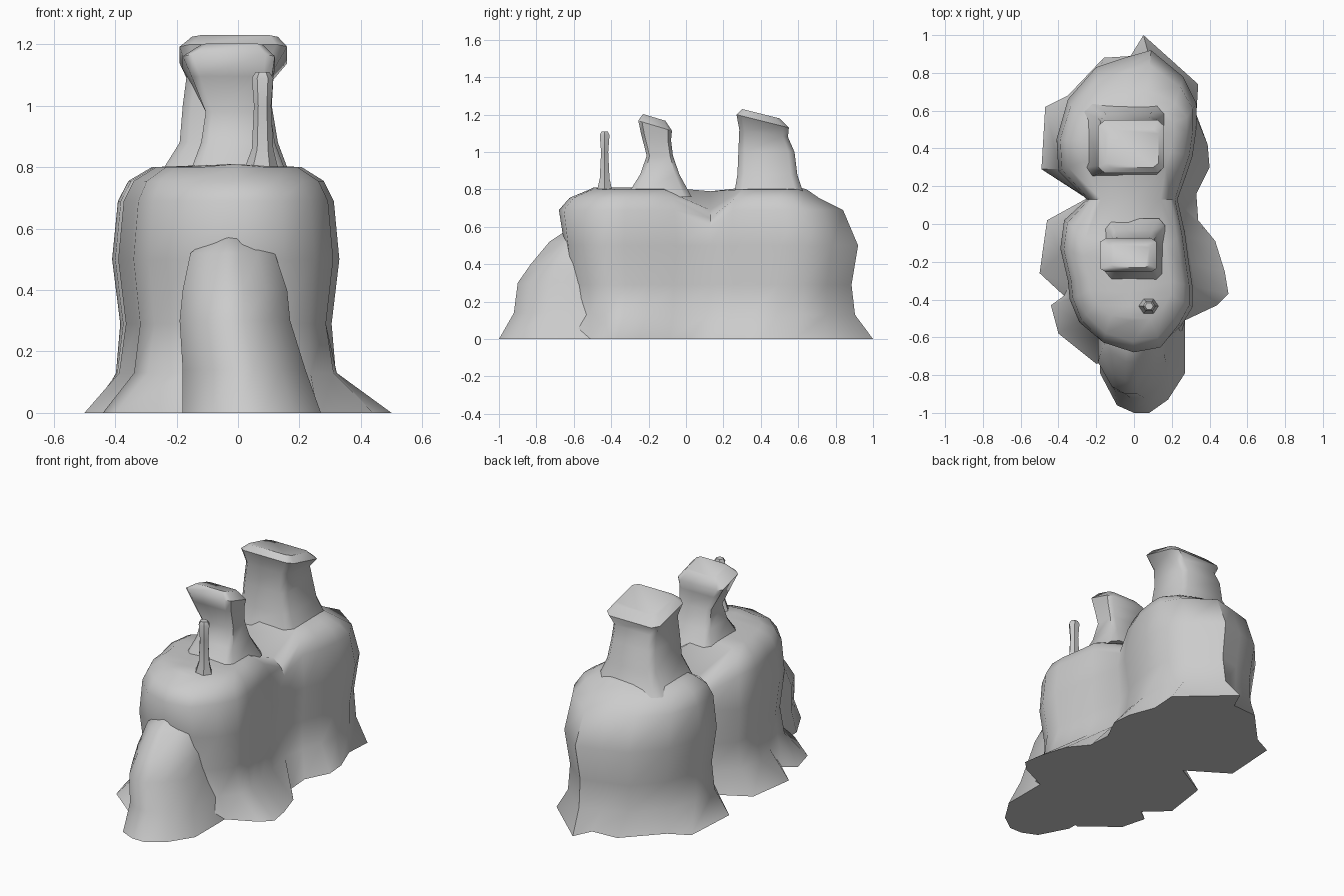
import bpy, bmesh
from math import radians, cos, sin, tau

if "Cube" in bpy.data.objects:
    bpy.data.objects.remove(bpy.data.objects["Cube"])


def finish(name, bm, angle=48):
    bmesh.ops.recalc_face_normals(bm, faces=bm.faces)
    me = bpy.data.meshes.new(name)
    bm.to_mesh(me)
    bm.free()
    ob = bpy.data.objects.new(name, me)
    bpy.context.collection.objects.link(ob)
    bpy.ops.object.select_all(action='DESELECT')
    ob.select_set(True)
    bpy.context.view_layer.objects.active = ob
    bpy.ops.object.shade_smooth_by_angle(angle=radians(angle))
    return ob


def loft(bm, rings):
    """Bridge closed rings from bottom to top, returning their verts."""
    vs = [[bm.verts.new(p) for p in r] for r in rings]
    for a, b in zip(vs, vs[1:]):
        n = len(a)
        for i in range(n):
            j = (i + 1) % n
            bm.faces.new((a[i], a[j], b[j], b[i]))
    bm.faces.new(vs[0][::-1])
    return vs


def lerp(p, q, t):
    return tuple(a + (b - a) * t for a, b in zip(p, q))


# Rock body: front point, left/right pairs running backwards, back point
base_l = [(-.20, -.74), (-.40, -.58), (-.44, -.43), (-.37, -.38), (-.50, -.26), (-.46, .02),
          (-.25, .135), (-.49, .29), (-.47, .62), (-.35, .68), (-.16, .88), (0, .89)]
base_r = [(.26, -.62), (.27, -.51), (.44, -.43), (.50, -.37), (.48, -.25), (.43, -.09),
          (.34, .02), (.33, .16), (.40, .30), (.39, .42), (.33, .58), (.34, .74)]
mid_l = [(-.17, -.61), (-.29, -.52), (-.34, -.40), (-.35, -.30), (-.39, -.13), (-.37, .02),
         (-.25, .13), (-.40, .28), (-.41, .45), (-.35, .66), (-.20, .83), (-.05, .88)]
mid_r = [(.15, -.63), (.25, -.54), (.31, -.44), (.31, -.33), (.29, -.20), (.27, -.05),
         (.23, .13), (.27, .24), (.31, .36), (.33, .50), (.33, .64), (.26, .78)]
N, WAIST = 12, 6
base = [(0, -.70)] + base_r + [(.05, 1.0)] + base_l[::-1]
mid = [(0, -.65)] + mid_r + [(.09, .92)] + mid_l[::-1]


def row(i):
    return (i if i <= N + 1 else 2 * (N + 1) - i) - 1


def body_ring(z, flare=0, inset=0, sag=0, bulge=0, slope=0):
    """bulge pushes the front outwards, slope pulls the back inwards."""
    ring = []
    for i, (b, m) in enumerate(zip(base, mid)):
        r = row(i)
        centre = (-.03, -.25 if r < WAIST else .42 if r > WAIST else .13)
        x, y = lerp(lerp(m, b, flare), centre, inset)
        y += bulge * min(0, y + .5) - slope * max(0, y - .5)
        ring.append((x, y, z - (sag if r == WAIST else 0)))
    return ring


bm = bmesh.new()
rings = loft(bm, [body_ring(0, 1), body_ring(.13, .18, .06), body_ring(.29, 0, .07),
                  body_ring(.5), body_ring(.69, 0, .05, .09, .38, .14),
                  body_ring(.755, 0, .14, .11, .3, .4), body_ring(.80, 0, .34, .11, 0, .42)])
top = rings[-1]
right, left = top[1:N + 1], top[:N + 1:-1]
spine = []
for i, (a, b) in enumerate(zip(left, right)):
    c = (a.co + b.co) / 2
    c.z = .79 if i == WAIST else .81
    spine.append(bm.verts.new(c))
bm.faces.new((top[0], right[0], spine[0], left[0]))
bm.faces.new((top[N + 1], left[-1], spine[-1], right[-1]))
for i in range(N - 1):
    bm.faces.new((left[i], spine[i], spine[i + 1], left[i + 1]))
    bm.faces.new((spine[i], right[i], right[i + 1], spine[i + 1]))
finish("rock_body", bm)

# Front buttress: z, left x, right x, front y
bm = bmesh.new()
rings = []
for z, xl, xr, yf in [(0, -.18, .27, -1.0), (.14, -.18, .22, -.92), (.30, -.19, .17, -.90),
                      (.40, -.18, .16, -.83), (.52, -.155, .12, -.73), (.58, -.08, .05, -.64)]:
    w, d = xr - xl, yf + .5
    rings.append([(xl, -.5, z), (xl, -.5 + .58 * d, z), (xl + .2 * w, yf + .04, z),
                  (xl + .4 * w, yf, z), (xl + .58 * w, yf, z), (xl + .8 * w, yf + .07, z),
                  (xr, -.5 + .58 * d, z), (xr, -.5, z)])
vs = loft(bm, rings)
bm.faces.new(vs[-1])
finish("front_buttress", bm)

# Rock pillars: each level is centre x, y, radius x, y, height, tilt along y
SQUARE = [(1, -.78), (1, .78), (.8, 1), (-.8, 1), (-1, .78), (-1, -.78), (-.8, -1), (.8, -1)]
HEX = [(cos(tau * i / 6), sin(tau * i / 6)) for i in range(6)]


def pillar(name, shape, levels):
    bm = bmesh.new()
    vs = loft(bm, [[(cx + rx * u, cy + ry * v, z + t * ry * v) for u, v in shape]
                   for cx, cy, rx, ry, z, t in levels])
    bm.faces.new(vs[-1])
    finish(name, bm)


pillar("back_pillar", SQUARE, [
    (-.045, .445, .22, .19, .76, 0), (-.03, .435, .16, .16, .88, 0),
    (-.035, .43, .145, .15, 1.0, 0), (-.025, .415, .14, .13, 1.10, -.15),
    (-.015, .41, .175, .14, 1.165, -.25), (-.01, .40, .14, .10, 1.205, -.25)])
pillar("middle_pillar", SQUARE, [
    (0, -.145, .165, .175, .76, 0), (0, -.14, .12, .105, .88, 0), (0, -.14, .105, .07, .98, 0),
    (-.02, -.16, .13, .08, 1.08, -.2), (-.03, -.165, .15, .09, 1.14, -.3),
    (-.02, -.17, .10, .06, 1.185, -.3)])
pillar("thin_pillar", HEX, [
    (.075, -.435, .06, .05, .78, 0), (.08, -.435, .035, .03, .86, 0),
    (.08, -.435, .028, .022, 1.0, 0), (.08, -.435, .035, .03, 1.09, 0),
    (.08, -.435, .022, .02, 1.11, 0)])
